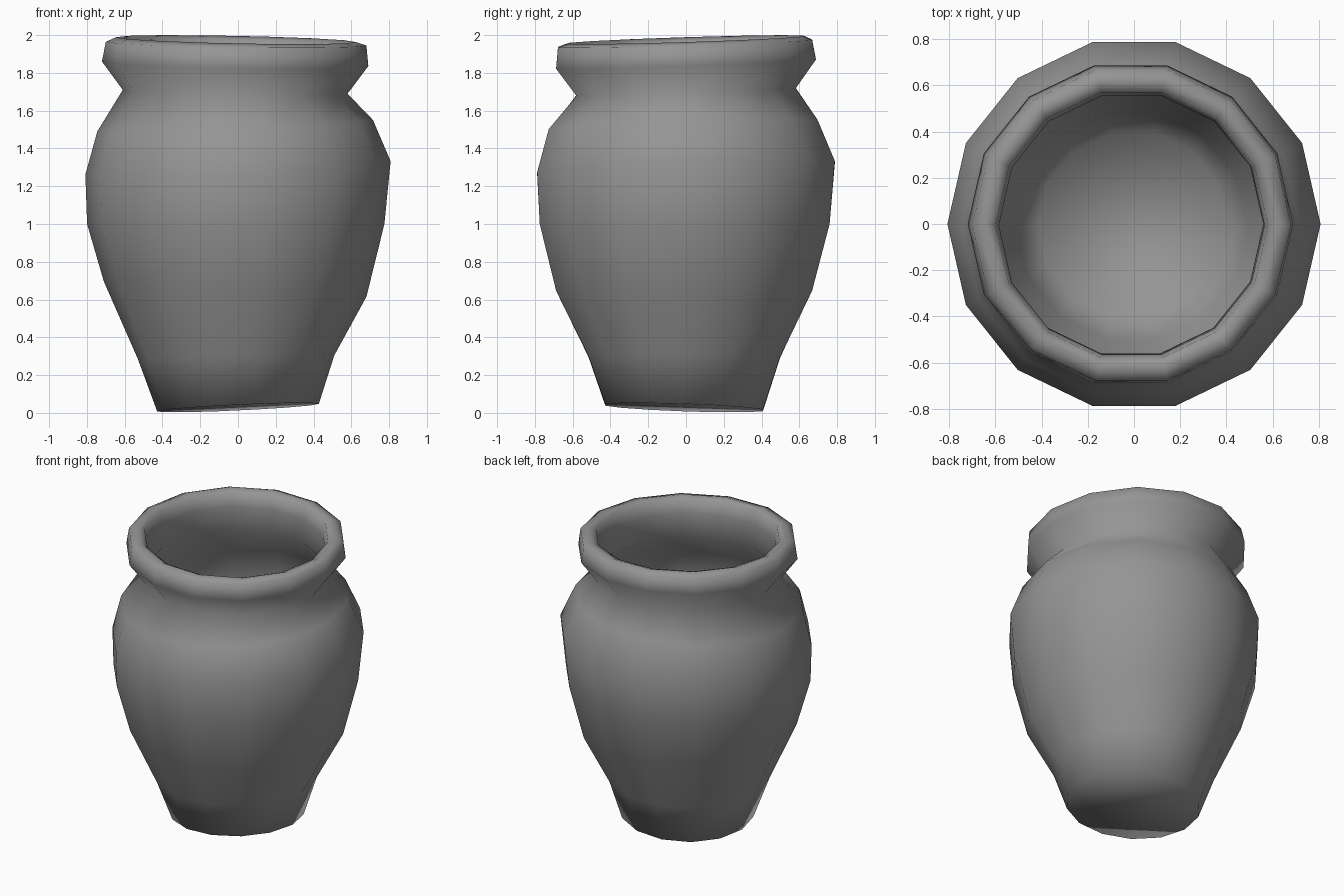
import bpy, bmesh
from math import sin, cos, tau

cube = bpy.data.objects.get("Cube")
if cube:
    bpy.data.objects.remove(cube)

SIDES = 14

clay = bpy.data.materials.new("grey clay")
clay.use_nodes = True
GREY = (0.3, 0.3, 0.3, 1)
clay.diffuse_color = GREY
clay.node_tree.nodes["Principled BSDF"].inputs["Base Color"].default_value = GREY

# Hand-thrown rings: radius, height, centre x, centre y, tilt along x, tilt along y
outer = [
    (.428, .028, 0, -.01, .02, -.015),
    (.52, .295, -.01, -.01, .01, -.005),
    (.695, .655, -.015, -.01, -.04, 0),
    (.787, 1.0, -.012, -.007, 0, 0),
    (.808, 1.297, 0, 0, .035, .03),
    (.73, 1.52, -.015, -.015, .03, .025),
    (.595, 1.70, -.015, 0, -.01, .02),
    (.705, 1.848, -.015, 0, -.012, .025),
    (.69, 1.955, -.01, -.005, -.01, .02),
    (.635, 1.976, -.01, 0, -.013, .02),
]
# Inside of the lip, then the outer rings again, slightly smaller
lip = [
    (.59, 1.957, -.01, -.005, -.012, .02),
    (.575, 1.87, -.01, -.005, -.012, .02),
]
inner = [(r - .02, z, *rest) for r, z, *rest in reversed(outer[1:7])]
floor = [(.41, .055, -.005, -.005, .02, -.015)]


def add_ring(bm, r, z, cx, cy, tx, ty):
    angles = [tau * i / SIDES for i in range(SIDES)]
    return [bm.verts.new((cx + r * cos(a), cy + r * sin(a),
                          z + tx * cos(a) + ty * sin(a))) for a in angles]


# Pot: closed skin from the underside, over the lip and down to the inside floor
bm = bmesh.new()
rings = [add_ring(bm, *ring) for ring in outer + lip + inner + floor]
for low, high in zip(rings, rings[1:]):
    for i in range(SIDES):
        j = (i + 1) % SIDES
        bm.faces.new((low[i], low[j], high[j], high[i]))
bm.faces.new(reversed(rings[0]))
bm.faces.new(rings[-1])
for face in bm.faces:
    face.smooth = True

mesh = bpy.data.meshes.new("pot")
bm.to_mesh(mesh)
bm.free()
mesh.materials.append(clay)
pot = bpy.data.objects.new("pot", mesh)
bpy.context.collection.objects.link(pot)
